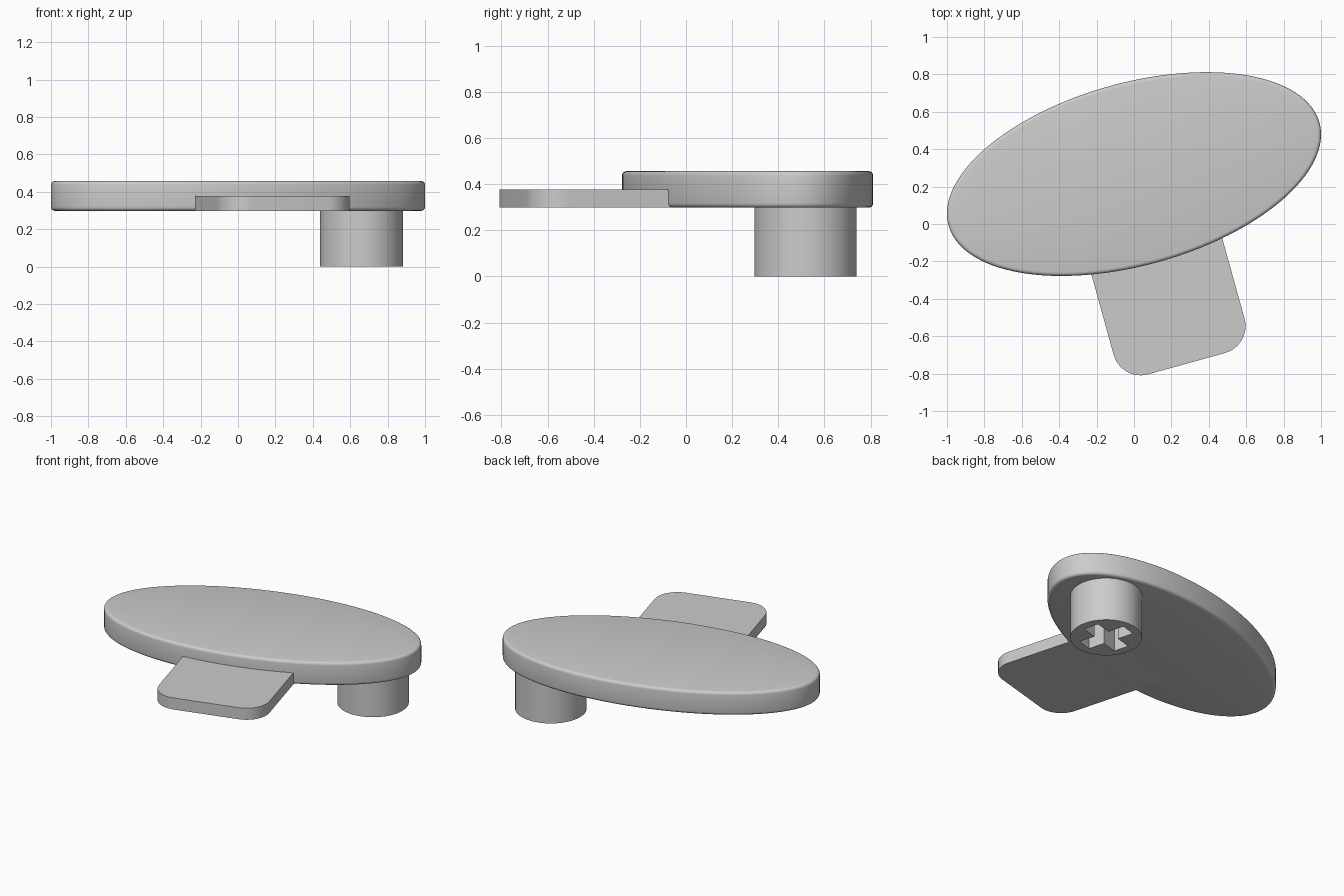
import bpy
import bmesh
import math

if "Cube" in bpy.data.objects:
    bpy.data.objects.remove(bpy.data.objects["Cube"])

TILT = math.radians(15.5)      # plan rotation shared by all parts
CENTRE = (0.0, 0.267)          # middle of the oval plate
BASE, TAB_TOP, TOP = 0.298, 0.377, 0.457

grey = bpy.data.materials.new("plain_grey")
grey.diffuse_color = (0.6, 0.6, 0.6, 1)
grey.use_nodes = True
grey.node_tree.nodes["Principled BSDF"].inputs["Base Color"].default_value = grey.diffuse_color


def prism(name, outline, z0, z1, centre):
    """Extrude a counter-clockwise plan outline from z0 to z1."""
    bm = bmesh.new()
    low = [bm.verts.new((x, y, z0)) for x, y in outline]
    high = [bm.verts.new((x, y, z1)) for x, y in outline]
    bm.faces.new(low[::-1])
    bm.faces.new(high)
    n = len(outline)
    for i in range(n):
        j = (i + 1) % n
        bm.faces.new((low[i], low[j], high[j], high[i]))
    mesh = bpy.data.meshes.new(name)
    bm.to_mesh(mesh)
    bm.free()
    mesh.materials.append(grey)
    ob = bpy.data.objects.new(name, mesh)
    bpy.context.collection.objects.link(ob)
    ob.location = (*centre, 0)
    ob.rotation_euler.z = TILT
    return ob


def arc(cx, cy, rx, ry, start, end, steps):
    angles = [math.radians(start + (end - start) * i / steps) for i in range(steps + 1)]
    return [(cx + rx * math.cos(a), cy + ry * math.sin(a)) for a in angles]


def finish(ob):
    """Apply modifiers and smooth the curved walls."""
    bpy.ops.object.select_all(action='DESELECT')
    ob.select_set(True)
    bpy.context.view_layer.objects.active = ob
    for m in list(ob.modifiers):
        bpy.ops.object.modifier_apply(modifier=m.name)
    bpy.ops.object.shade_smooth_by_angle(angle=math.radians(30))


# Oval plate with rounded rims
plate = prism("oval_plate", arc(0, 0, 1.029, 0.488, 0, 360, 128)[:-1], BASE, TOP, CENTRE)
bevel = plate.modifiers.new("rim", 'BEVEL')
bevel.width = 0.02
bevel.segments = 4
bevel.limit_method = 'ANGLE'
bevel.angle_limit = math.radians(60)
finish(plate)

# Thin tab with rounded outer corners, running into the plate
W, END, R = 0.363, -1.052, 0.15
tab_outline = ([(W, -0.2), (-W, -0.2)]
               + arc(-W + R, END + R, R, R, 180, 270, 12)
               + arc(W - R, END + R, R, R, 270, 360, 12))
finish(prism("tab", tab_outline, BASE, TAB_TOP, CENTRE))

# Round post with a cross-shaped socket in its underside
POST = (0.66, 0.518)
post = prism("post", arc(0, 0, 0.222, 0.222, 0, 360, 64)[:-1], 0, BASE + 0.02, POST)
L, H = 0.165, 0.052
cross = [(L, -H), (L, H), (H, H), (H, L), (-H, L), (-H, H),
         (-L, H), (-L, -H), (-H, -H), (-H, -L), (H, -L), (H, -H)]
cutter = prism("socket_cutter", cross, -0.1, 0.28, POST)
cutter.hide_render = True
cut = post.modifiers.new("socket", 'BOOLEAN')
cut.operation = 'DIFFERENCE'
cut.solver = 'EXACT'
cut.object = cutter
finish(post)
bpy.data.objects.remove(cutter)
